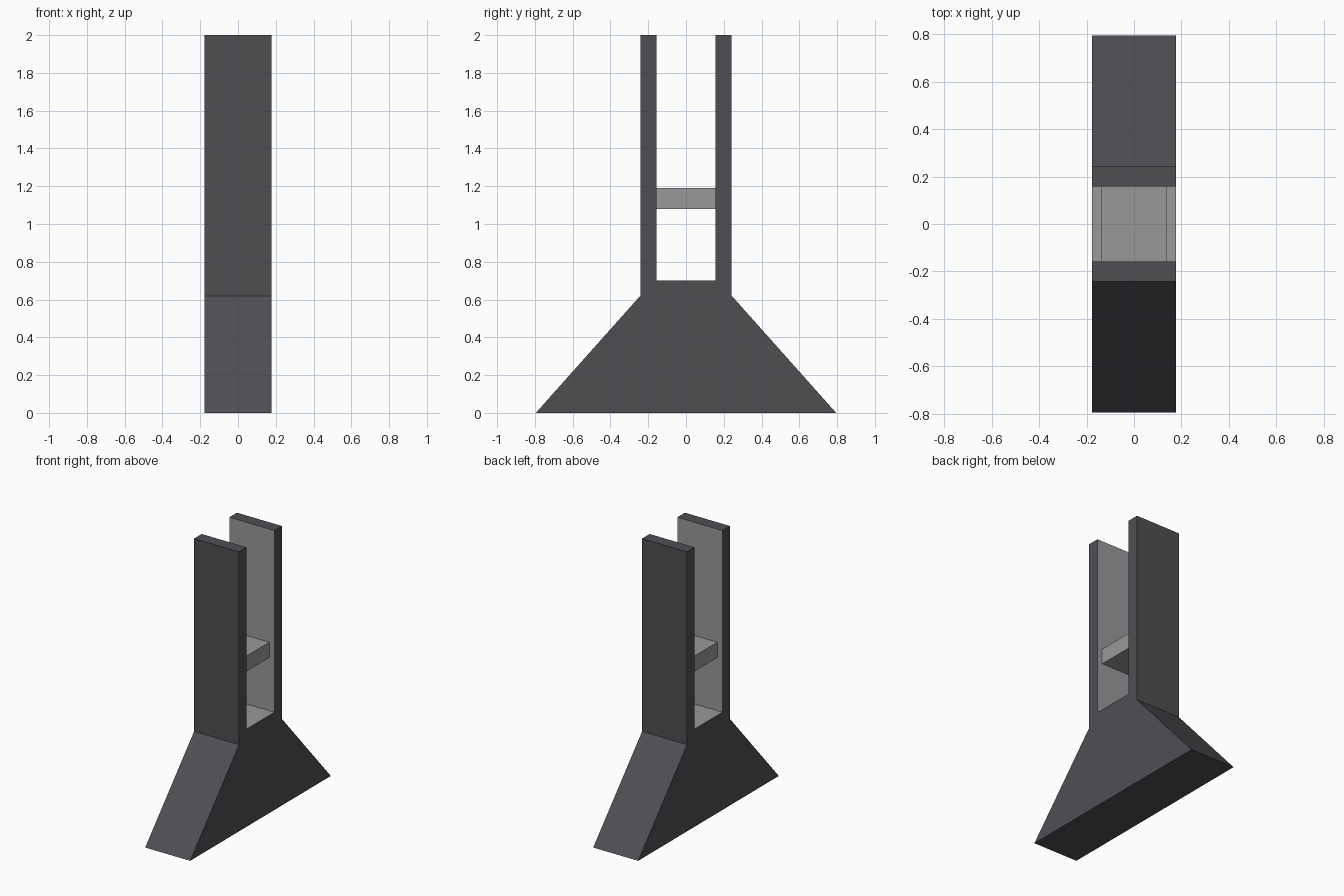
import bpy, bmesh

if "Cube" in bpy.data.objects:
    bpy.data.objects.remove(bpy.data.objects["Cube"])

HALF_W = 0.178      # half width of the stand along x
SLOT_Y = 0.157      # half gap between the uprights
SLOT_Z = 0.70       # floor of the gap


def material(name, rgb):
    m = bpy.data.materials.new(name)
    m.diffuse_color = (*rgb, 1.0)
    m.use_nodes = True
    m.node_tree.nodes["Principled BSDF"].inputs["Base Color"].default_value = m.diffuse_color
    return m


dark = material("dark_grey", (0.078, 0.077, 0.086))
light = material("light_grey", (0.314, 0.318, 0.322))


def extrude_x(name, profile, half, mats):
    """Extrude a closed (y, z) profile symmetrically along x."""
    bm = bmesh.new()
    face = bm.faces.new([bm.verts.new((-half, y, z)) for y, z in profile])
    out = bmesh.ops.extrude_face_region(bm, geom=[face])
    verts = [g for g in out["geom"] if isinstance(g, bmesh.types.BMVert)]
    bmesh.ops.translate(bm, verts=verts, vec=(2 * half, 0, 0))
    bmesh.ops.recalc_face_normals(bm, faces=bm.faces)
    mesh = bpy.data.meshes.new(name)
    bm.to_mesh(mesh)
    bm.free()
    for m in mats:
        mesh.materials.append(m)
    obj = bpy.data.objects.new(name, mesh)
    bpy.context.collection.objects.link(obj)
    return obj


# Flared foot with two uprights, mirrored profile
half_profile = [(0.795, 0), (0.242, 0.62), (0.242, 2.0), (SLOT_Y, 2.0), (SLOT_Y, SLOT_Z)]
profile = half_profile + [(-y, z) for y, z in reversed(half_profile)]
stand = extrude_x("stand_frame", profile, HALF_W, [dark, light])

# Light lining on the inside walls and floor of the gap
for p in stand.data.polygons:
    c = p.center
    if abs(p.normal.x) < 0.5 and abs(c.y) < SLOT_Y + 0.01 and c.z > SLOT_Z - 0.01:
        p.material_index = 1

# Crossbar between the uprights
bar = [(-SLOT_Y, 1.08), (SLOT_Y, 1.08), (SLOT_Y, 1.19), (-SLOT_Y, 1.19)]
extrude_x("crossbar", bar, 0.138, [light])
